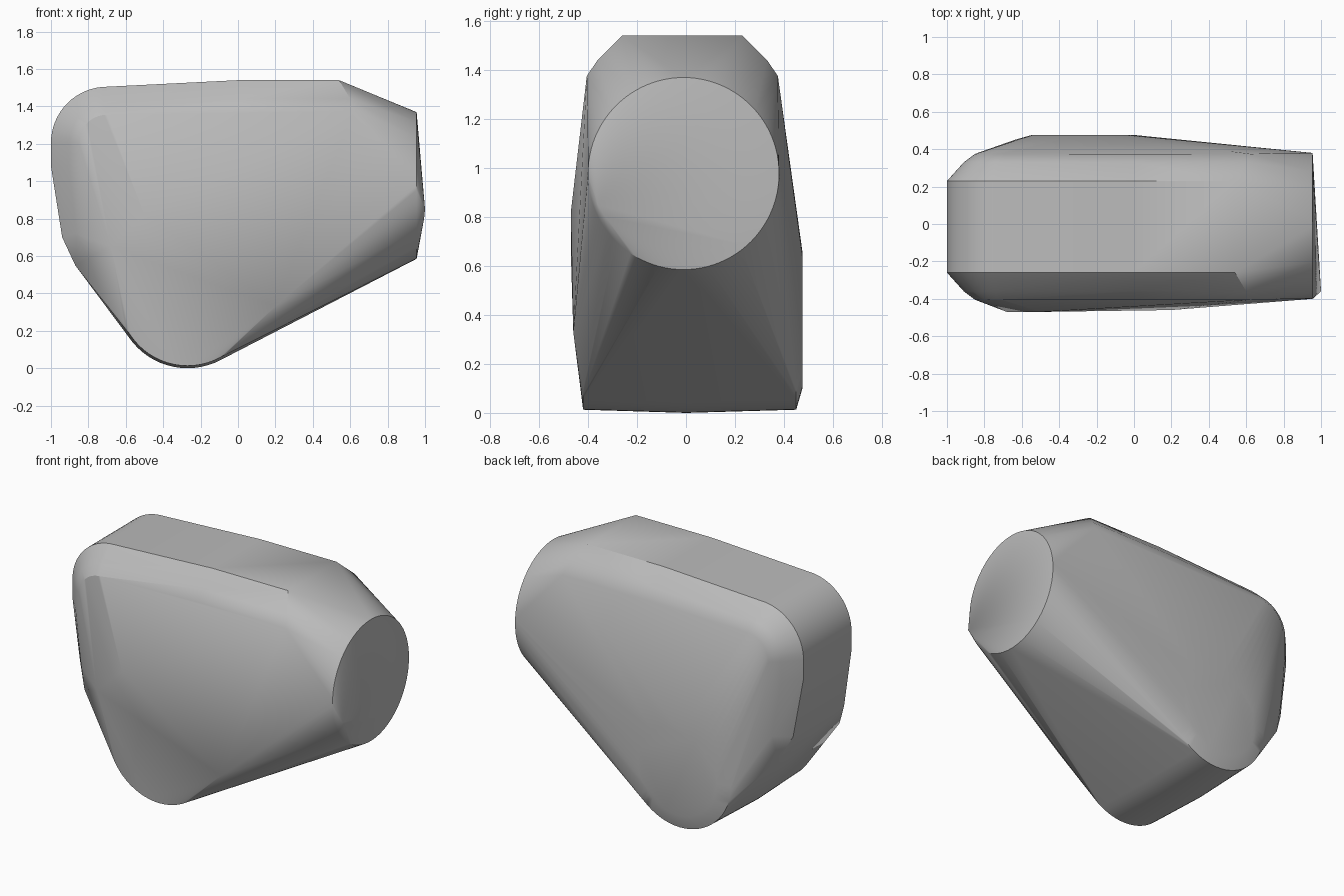
import bpy
import bmesh
from math import cos, sin, pi, radians

cube = bpy.data.objects.get("Cube")
if cube:
    bpy.data.objects.remove(cube, do_unlink=True)

points = []


def arc(cx, cz, r, y, start=0, end=360, steps=64):
    """Arc in the xz plane at depth y."""
    for i in range(steps + 1):
        a = radians(start + (end - start) * i / steps)
        points.append((cx + r * cos(a), y, cz + r * sin(a)))


# Upper body: rounded-corner side profile, stepped inward towards each side
for inset, front, back, tip in ((0, -0.26, 0.23, 0.54),
                                (0.09, -0.36, 0.33, 0.6),
                                (0.15, -0.405, 0.375, 0.62)):
    for y in (front, back):
        arc(-0.7, 1.205, 0.3 - inset, y, 90, 180, 16)
        points += [(0, y, 1.54 - inset * 1.1),
                   (tip, y, 1.54 - inset * 1.1),
                   (-1 + inset, y, 1.08)]

# Lower rear corner of the body
for y in (-0.27, 0.25):
    points += [(-0.94, y, 0.7), (-0.87, y * 1.2, 0.55)]
for y in (-0.37, 0.35):
    points.append((-0.86, y, 0.72))

# Rounded foot running from side to side
for y, r in ((-0.42, 0.367), (0, 0.38), (0.45, 0.367), (0.475, 0.28)):
    arc(-0.27, 0.38, r, y)

# Faceted front flank
points += [(-0.68, -0.47, 0.65), (-0.5, -0.47, 0.82), (0.2, -0.46, 0.33)]

# Round end face with a slight off-centre tip
for i in range(96):
    a = 2 * pi * i / 96
    points.append((0.955, -0.01 + 0.39 * cos(a), 0.977 + 0.392 * sin(a)))
points += [(1.0, -0.36, 0.85), (0.995, -0.33, 0.8)]

# Wrap all the sections in one convex skin
bm = bmesh.new()
for p in points:
    bm.verts.new(p)
bmesh.ops.remove_doubles(bm, verts=bm.verts[:], dist=0.0005)
bmesh.ops.convex_hull(bm, input=bm.verts[:])
loose = [v for v in bm.verts if not v.link_faces]
bmesh.ops.delete(bm, geom=loose, context='VERTS')
bmesh.ops.dissolve_limit(bm, angle_limit=radians(0.5),
                         verts=bm.verts[:], edges=bm.edges[:])
bmesh.ops.recalc_face_normals(bm, faces=bm.faces[:])
mesh = bpy.data.meshes.new("body_shell")
bm.to_mesh(mesh)
bm.free()

# Plain grey finish
grey = bpy.data.materials.new("plain_grey")
grey.use_nodes = True
colour = (0.5, 0.5, 0.5, 1)
grey.diffuse_color = colour
grey.node_tree.nodes["Principled BSDF"].inputs["Base Color"].default_value = colour
mesh.materials.append(grey)

body = bpy.data.objects.new("body_shell", mesh)
bpy.context.collection.objects.link(body)
bpy.context.view_layer.objects.active = body
body.select_set(True)
bpy.ops.object.shade_smooth_by_angle(angle=radians(30))
